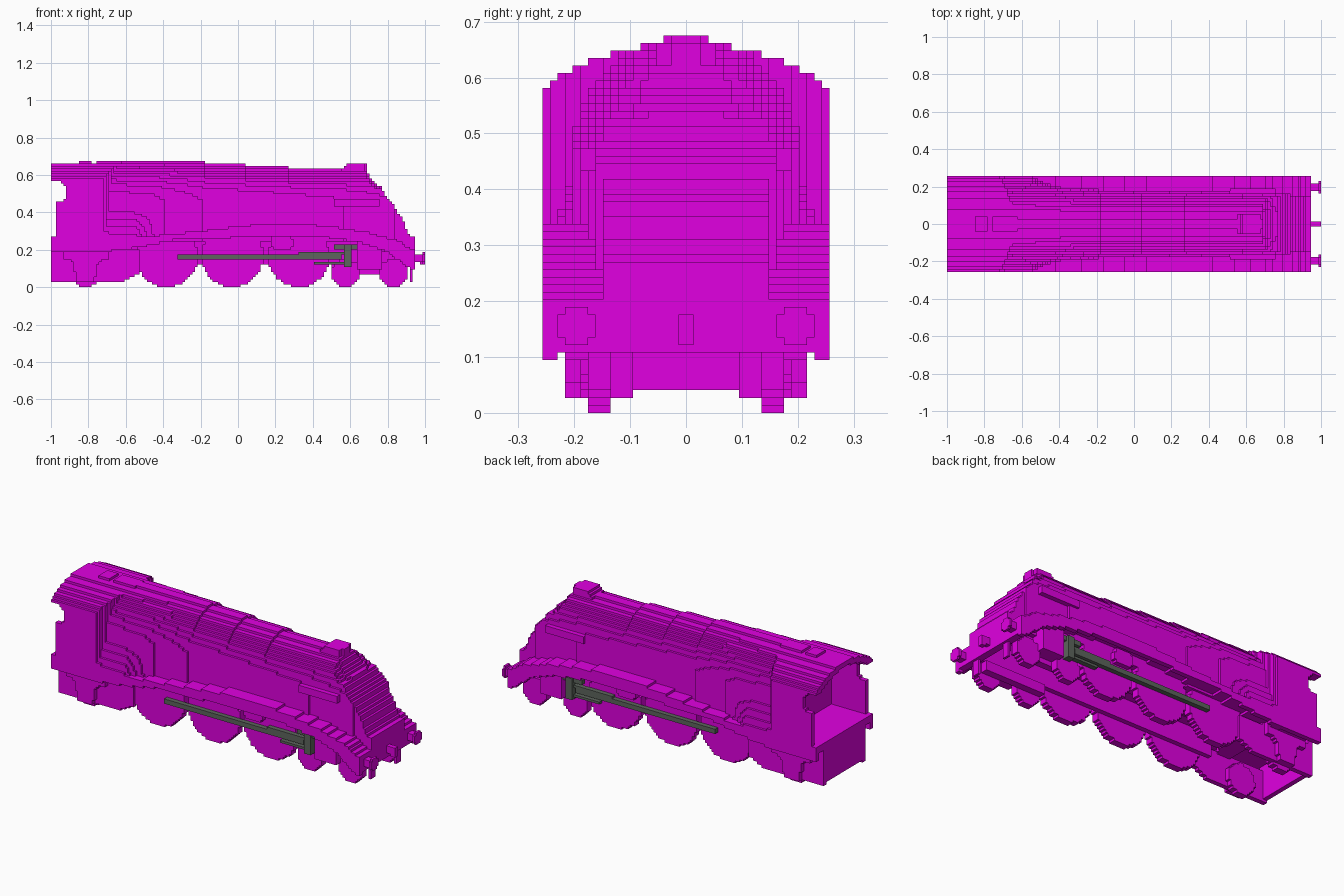
import bpy, bmesh, math

if "Cube" in bpy.data.objects:
    bpy.data.objects.remove(bpy.data.objects["Cube"], do_unlink=True)

U = 2 / 148          # size of one block
HALF_WIDTH = 19 * U


def make_material(name, color):
    mat = bpy.data.materials.new(name)
    mat.use_nodes = True
    mat.diffuse_color = color
    mat.node_tree.nodes["Principled BSDF"].inputs["Base Color"].default_value = color
    return mat


MAGENTA = make_material("magenta paint", (0.75, 0, 0.75, 1))
STEEL = make_material("dark steel", (0.11, 0.13, 0.11, 1))


def along(points, t):
    """Height or width read from a straight-line profile."""
    if t <= points[0][0]:
        return points[0][1]
    for (a, va), (b, vb) in zip(points, points[1:]):
        if t <= b:
            return va + (vb - va) * (t - a) / (b - a)
    return points[-1][1]


def step(cell, axis, amount):
    moved = list(cell)
    moved[axis] += amount
    return tuple(moved)


def block_part(name, xs, ys, zs, inside=None, mat=MAGENTA):
    """Stepped solid, mirrored across y, of the blocks where inside(x, |y|, z) holds."""
    cells = set()
    for i in range(148):
        x = -1 + (i + 0.5) * U
        if not xs[0] < x < xs[1]:
            continue
        for j in range(19):
            y = (j + 0.5) * U
            if not ys[0] < y < ys[1]:
                continue
            for k in range(50):
                z = (k + 0.5) * U
                if zs[0] < z < zs[1] and (inside is None or inside(x, y, z)):
                    cells.update({(i, j, k), (i, -1 - j, k)})
    bm = bmesh.new()
    for axis in range(3):
        run = 1 if axis == 0 else 0
        side = 3 - axis - run
        for sign in (-1, 1):
            skin = {c for c in cells if step(c, axis, sign) not in cells}
            for c in skin:
                if step(c, run, -1) in skin:
                    continue
                length = 1
                while step(c, run, length) in skin:
                    length += 1
                corner = step(c, axis, max(sign, 0))
                far = step(corner, run, length)
                loop = [corner, far, step(far, side, 1), step(corner, side, 1)]
                face = bm.faces.new([bm.verts.new((-1 + a * U, b * U, h * U)) for a, b, h in loop])
                face.normal_update()
                if face.normal[axis] * sign < 0:
                    face.normal_flip()
    bmesh.ops.remove_doubles(bm, verts=bm.verts, dist=U / 100)
    mesh = bpy.data.meshes.new(name)
    bm.to_mesh(mesh)
    bm.free()
    mesh.materials.append(mat)
    obj = bpy.data.objects.new(name, mesh)
    bpy.context.collection.objects.link(obj)
    return obj


# Boiler casing: rounded crown, tapering width, sloping nose
WIDTH = [(-0.7, 0.205), (-0.45, 0.2), (-0.18, 0.182), (0.5, 0.172), (0.7, 0.163), (0.94, 0.15)]
NOSE = [(0.68, 0.68), (0.70, 0.59), (0.77, 0.53), (0.80, 0.475), (0.84, 0.43),
        (0.88, 0.36), (0.91, 0.28), (0.94, 0.25)]


def boiler(x, y, z):
    if z < 0.24 and (x < 0.75 or y < 0.12):
        return False
    crown = 0.672 - U * sum(x > edge for edge in (-0.18, 0.04, 0.27))
    width = along(WIDTH, x)
    flare = min(1, max(0, (-0.43 - x) / 0.12))
    width += max(0, 0.42 - z) * 0.35 * flare
    if z > 0.45:
        width *= math.sqrt(max(0, 1 - ((z - 0.45) / (crown - 0.45)) ** 2))
    rounding = 0.4 * max(0, y - 0.06) if z > 0.53 else 0
    return y < width and z < along(NOSE, x + rounding)


block_part("boiler_casing", (-0.76, 0.94), (0, 0.3), (0.19, 0.7), boiler)

# Cab: hollow shell, pointed front, open back with rounded side cut-outs
ROOF_STEPS = [18, 17, 15, 13, 10, 6]


def cab_section(y, z):
    row = int(z / U) - 43
    if row < 0:
        return y < HALF_WIDTH
    return row < len(ROOF_STEPS) and y < ROOF_STEPS[row] * U


def cab(x, y, z):
    if not cab_section(y, z) or x > -0.6 - 0.45 * y:
        return False
    if 0.27 < z < 0.57 and x < -0.97:
        return False
    if math.hypot(x + 0.97, z - 0.51) < 0.055:
        return False
    hollow = cab_section(y + 2 * U, z + 2 * U)
    return not (hollow and x < -0.76 and (z > 0.265 or z < 0.23))


block_part("cab", (-1, -0.59), (0, 0.3), (0.19, 0.7), cab)
block_part("roof_hatch", (-0.85, -0.79), (0, 0.04), (0.662, 0.68))

# Sweeping running boards with thin side skirts
BOARD_TOP = [(-0.72, 0.255), (-0.53, 0.265), (-0.2, 0.3), (0.1, 0.335), (0.3, 0.34),
             (0.5, 0.325), (0.7, 0.29), (0.85, 0.25), (0.94, 0.2)]
BOARD_BOTTOM = [(-0.72, 0.19), (-0.53, 0.215), (-0.3, 0.26), (0.45, 0.27),
                (0.65, 0.24), (0.8, 0.19), (0.9, 0.11), (0.94, 0.095)]


def running_board(x, y, z):
    top = along(BOARD_TOP, x)
    skirt = y > HALF_WIDTH - 2 * U
    return along(BOARD_BOTTOM, x) < z < top and (skirt or z > top - 3 * U)


block_part("running_boards", (-0.74, 0.94), (0.12, 0.3), (0, 0.4), running_board)

# Front beam, buffers, coupling and guard irons
block_part("front_beam", (0.91, 0.94), (0, 0.3), (0.108, 0.27),
           lambda x, y, z: y < 0.15 or z < 0.2)


def buffer_shape(x, y, z):
    radius = 0.036 if x > 0.98 or x < 0.95 else 0.022
    return math.hypot(y - 0.196, z - 0.156) < radius


block_part("buffers", (0.93, 1), (0.15, 0.25), (0.1, 0.2), buffer_shape)
block_part("coupling_hook", (0.93, 1), (0, 0.014), (0.122, 0.177),
           lambda x, y, z: x > 0.97 or z > 0.14)
block_part("guard_irons", (0.918, 0.936), (0.095, 0.136), (0.025, 0.14))

# Chimney and nameplates
block_part("chimney", (0.51, 0.69), (0, 0.056), (0.59, 0.664),
           lambda x, y, z: z < along([(0.51, 0.636), (0.56, 0.64), (0.6, 0.664)], x)
           and y < 0.057 - 0.03 * (abs(x - 0.61) > 0.06))
block_part("nameplates", (0.51, 0.755), (0.14, 0.19), (0.43, 0.475),
           lambda x, y, z: math.hypot(max(0, abs(x - 0.632) - 0.1), z - 0.453) < 0.024)

# Wheels
def wheel_pair(name, cx, radius, inner, outer):
    block_part(name, (-1, 1), (inner, outer), (0, 0.4),
               lambda x, y, z: math.hypot(x - cx, z - radius) < radius)


for label, cx in (("rear", -0.38), ("middle", -0.03), ("front", 0.325)):
    wheel_pair("driving_wheels_" + label, cx, 0.165, 0.135, 0.176)
for label, cx in (("rear", 0.575), ("front", 0.83)):
    wheel_pair("leading_wheels_" + label, cx, 0.076, 0.135, 0.176)
wheel_pair("trailing_wheels", -0.815, 0.085, 0.135, 0.176)

# Frames and rear truck
block_part("main_frames", (-0.6, 0.92), (0.108, 0.136), (0.12, 0.26))
block_part("leading_truck_frames", (0.5, 0.88), (0.095, 0.136), (0.068, 0.125))
block_part("trailing_frames", (-1, -0.53), (0.162, 0.19), (0.027, 0.2),
           lambda x, y, z: z > along([(-0.61, 0.03), (-0.53, 0.07)], x))
block_part("trailing_axleboxes", (-0.94, -0.69), (0.188, 0.217), (0.027, 0.19),
           lambda x, y, z: abs(x + 0.815) < along([(0.05, 0.05), (0.14, 0.07), (0.15, 0.12)], z))
block_part("rear_panel", (-1, -0.97), (0, 0.19), (0.042, 0.24))

# Cylinders, valve brackets and steel running gear
block_part("cylinders", (0.63, 0.77), (0.13, 0.217), (0.095, 0.25))
block_part("valve_brackets", (0.17, 0.3), (0.17, 0.203), (0.2, 0.28),
           lambda x, y, z: math.hypot(x - 0.235, z - 0.24) < 0.06)
for name, xs, zs in (("side_rods", (-0.33, 0.56), (0.15, 0.18)),
                     ("upper_slide_bars", (0.515, 0.635), (0.203, 0.232)),
                     ("middle_slide_bars", (0.33, 0.6), (0.176, 0.192)),
                     ("lower_slide_bars", (0.4, 0.6), (0.12, 0.137)),
                     ("crossheads", (0.57, 0.612), (0.108, 0.232))):
    block_part(name, xs, (0.176, 0.217 if name == "crossheads" else 0.203), zs, mat=STEEL)
